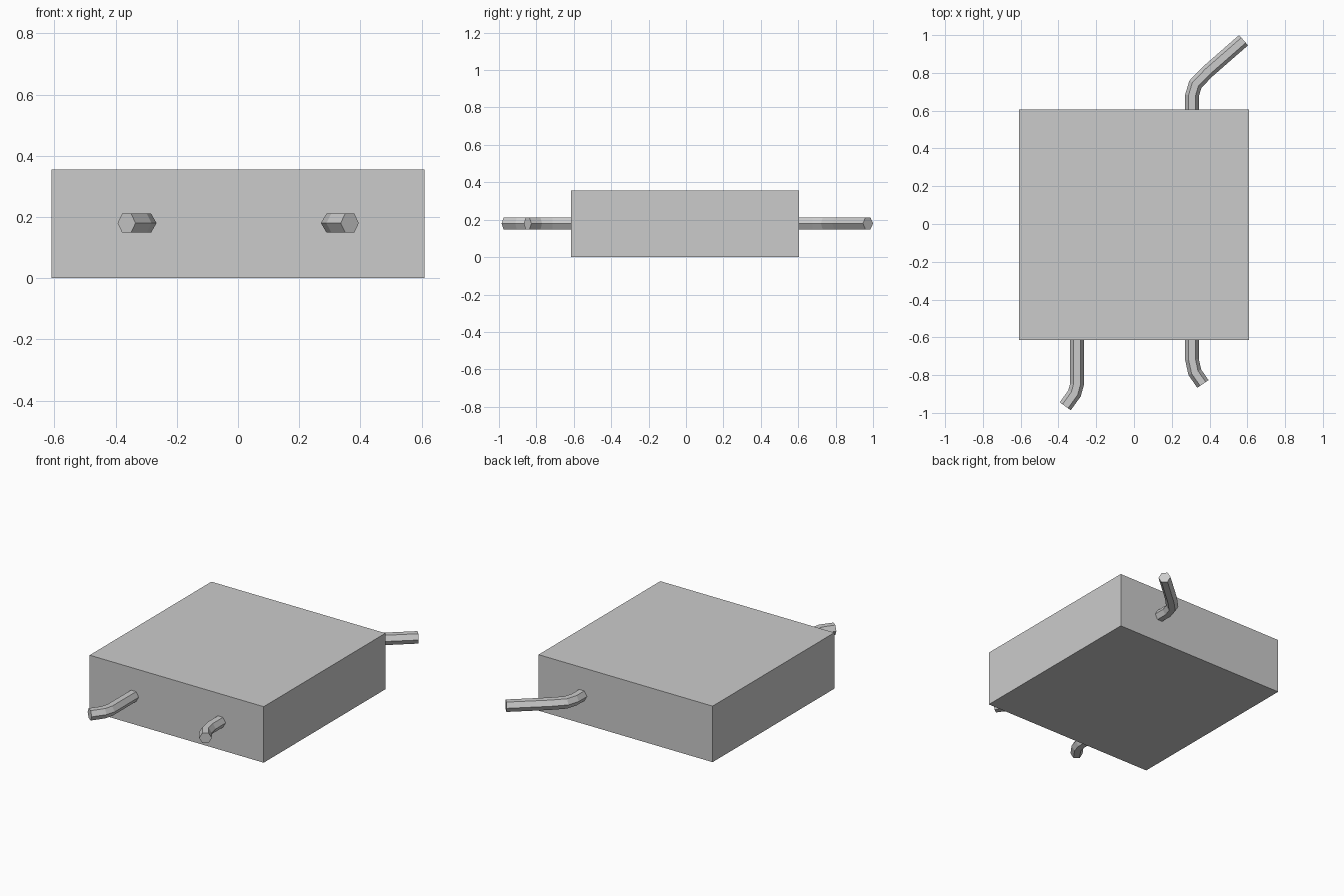
import bpy, bmesh, math
from mathutils import Vector

if "Cube" in bpy.data.objects:
    bpy.data.objects.remove(bpy.data.objects["Cube"])


def finish(bm, name):
    bmesh.ops.recalc_face_normals(bm, faces=bm.faces)
    mesh = bpy.data.meshes.new(name)
    bm.to_mesh(mesh)
    bm.free()
    obj = bpy.data.objects.new(name, mesh)
    bpy.context.collection.objects.link(obj)
    return obj


def box(name, lo, hi):
    bm = bmesh.new()
    bmesh.ops.create_cube(bm, size=1)
    lo, hi = Vector(lo), Vector(hi)
    for v in bm.verts:
        v.co = (lo + hi) / 2 + v.co * (hi - lo)
    return finish(bm, name)


def hex_tube(name, path, z=0.18, r=0.036):
    """Sweep a flat-topped hexagon along a level path with mitred joints."""
    pts = [Vector(p) for p in path]
    dirs = [(b - a).normalized() for a, b in zip(pts, pts[1:])]
    bm = bmesh.new()
    rings = []
    for i, p in enumerate(pts):
        d0, d1 = dirs[max(i - 1, 0)], dirs[min(i, len(dirs) - 1)]
        t = (d0 + d1).normalized()
        side = Vector((t.y, -t.x)) / t.dot(d1)
        ring = []
        for k in range(6):
            a = k * math.pi / 3
            q = p + side * r * math.cos(a)
            ring.append(bm.verts.new((q.x, q.y, z + r * math.sin(a))))
        rings.append(ring)
    for a, b in zip(rings, rings[1:]):
        for k in range(6):
            n = (k + 1) % 6
            bm.faces.new((a[k], a[n], b[n], b[k]))
    bm.faces.new(rings[0])
    bm.faces.new(rings[-1])
    return finish(bm, name)


# Main block
box("body", (-0.61, -0.614, 0), (0.61, 0.605, 0.355))

# Bent leads leaving the front and back faces
hex_tube("front_left_lead", [(-0.302, -0.61), (-0.302, -0.85),
                             (-0.315, -0.897), (-0.364, -0.965)])
hex_tube("front_right_lead", [(0.307, -0.61), (0.307, -0.717),
                              (0.322, -0.785), (0.365, -0.847)])
hex_tube("back_lead", [(0.307, 0.6), (0.307, 0.68), (0.325, 0.74),
                       (0.39, 0.807), (0.58, 0.973)])
